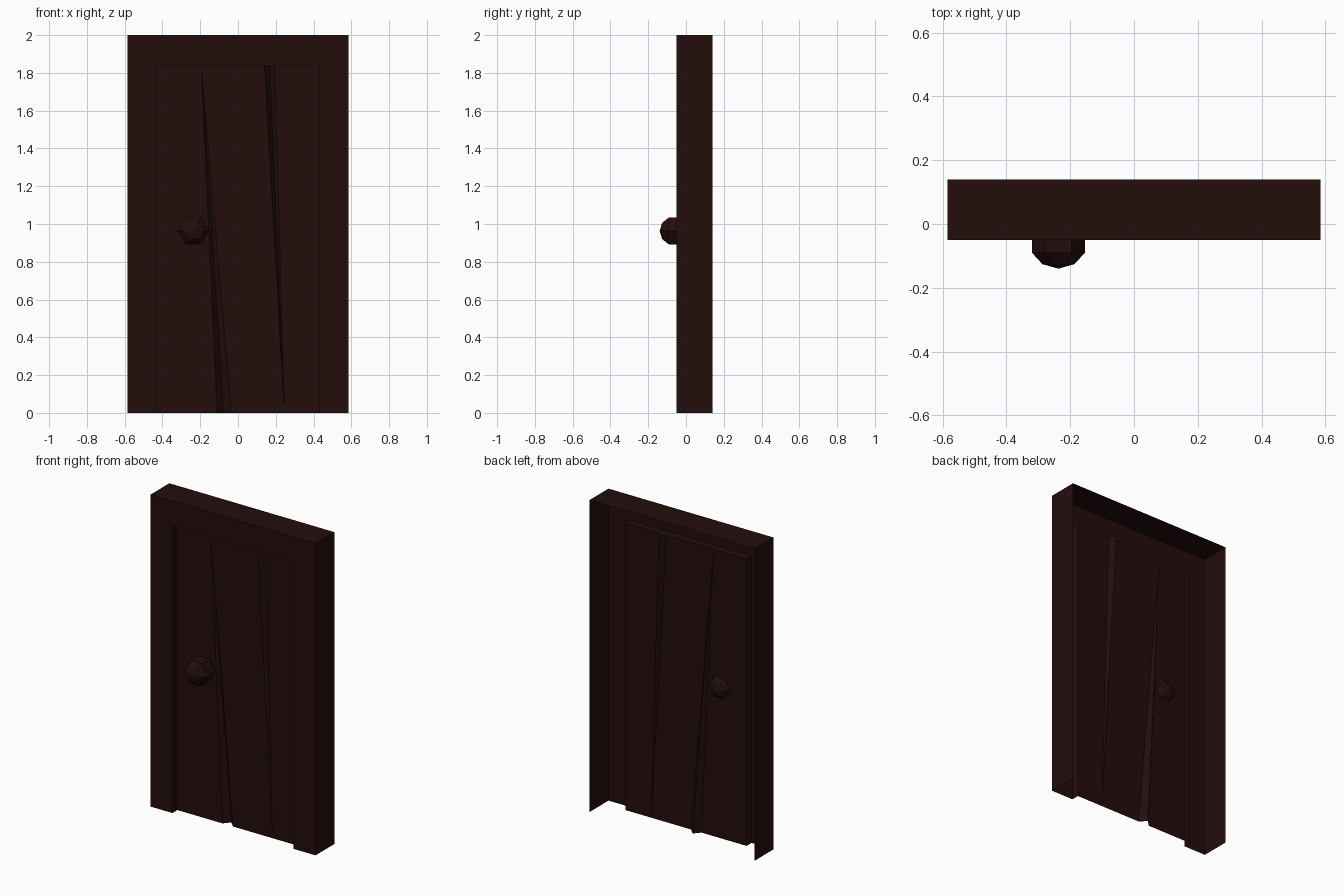
import bpy, bmesh, math

cube = bpy.data.objects.get("Cube")
if cube:
    bpy.data.objects.remove(cube)


def material(name, color):
    mat = bpy.data.materials.new(name)
    mat.use_nodes = True
    mat.diffuse_color = color
    mat.node_tree.nodes["Principled BSDF"].inputs["Base Color"].default_value = color
    return mat


wood = material("dark red brown wood", (0.017, 0.004, 0.0037, 1))


def add_object(name, rows, closed=False, caps=()):
    """Skin consecutive rows of points, with optional extra faces."""
    bm = bmesh.new()
    grid = [[bm.verts.new(p) for p in row] for row in rows]
    for a, b in zip(grid, grid[1:]):
        n = len(a)
        for i in range(n if closed else n - 1):
            k = (i + 1) % n
            bm.faces.new((a[i], a[k], b[k], b[i]))
    for cap in caps:
        bm.faces.new([bm.verts.new(p) for p in cap])
    bmesh.ops.remove_doubles(bm, verts=bm.verts, dist=0.0005)
    if closed:
        bmesh.ops.recalc_face_normals(bm, faces=bm.faces)
    mesh = bpy.data.meshes.new(name)
    bm.to_mesh(mesh)
    bm.free()
    mesh.materials.append(wood)
    obj = bpy.data.objects.new(name, mesh)
    bpy.context.collection.objects.link(obj)
    return obj


# Frame: open-backed surround with a recessed inner jamb
def arch(half, height, y):
    return [(half, y, 0), (half, y, height), (-half, y, height), (-half, y, 0)]


HALF, TOP, FRONT, BACK, SHEET = 0.43, 1.84, -0.05, 0.14, 0.0
add_object("door_frame", [arch(0.585, 2, BACK), arch(0.585, 2, FRONT),
                          arch(HALF, TOP, FRONT), arch(HALF, TOP, SHEET)])


# Door: planks separated by two tapering V grooves
def groove(left, apex, right):
    return [(left, SHEET), (apex, 0.04), (right, SHEET)]


def door_row(groove_a, groove_b, z):
    pts = [(-HALF, SHEET)] + groove_a + groove_b + [(HALF, SHEET)]
    return [(x, y, z) for x, y in pts]


def point(x):
    return [(x, SHEET)] * 3


wide_top = groove(0.14, 0.168, 0.195)
add_object("plank_door",
           [door_row(groove(-0.11, -0.075, -0.035), point(0.245), 0),
            door_row(point(-0.195), wide_top, TOP)],
           caps=[[(x, y, TOP) for x, y in wide_top]])

# Knob: six-sided ball passing through the door
profile = [(0, -0.14), (0.05, -0.126), (0.083, -0.09),
           (0.083, -0.01), (0.05, 0.026), (0, 0.04)]
rings = []
for radius, y in profile:
    rings.append([(-0.237 + radius * math.cos(i * math.pi / 3), y,
                   0.963 + radius * math.sin(i * math.pi / 3)) for i in range(6)])
add_object("door_knob", rings, closed=True)
